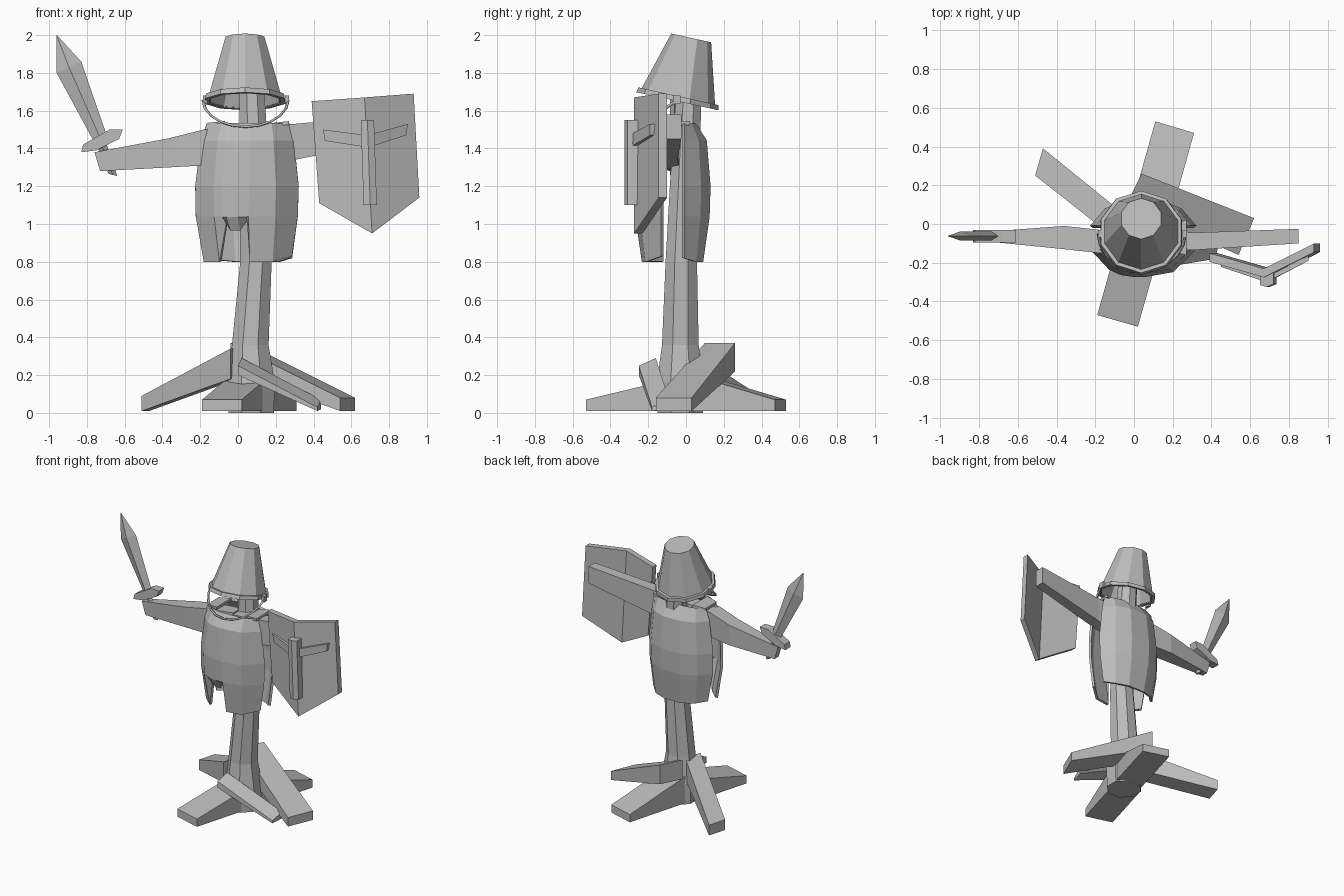
import bpy, bmesh, math
from mathutils import Vector, Matrix

if "Cube" in bpy.data.objects:
    bpy.data.objects.remove(bpy.data.objects["Cube"])

grey = bpy.data.materials.new("plain_grey")
grey.diffuse_color = (0.5, 0.5, 0.5, 1)
grey.use_nodes = True
grey.node_tree.nodes["Principled BSDF"].inputs["Base Color"].default_value = grey.diffuse_color


def finish(name, bm, thickness=0, closed=True):
    if closed:
        bmesh.ops.recalc_face_normals(bm, faces=bm.faces)
    me = bpy.data.meshes.new(name)
    bm.to_mesh(me)
    bm.free()
    me.materials.append(grey)
    ob = bpy.data.objects.new(name, me)
    bpy.context.collection.objects.link(ob)
    if thickness:
        mod = ob.modifiers.new("thickness", 'SOLIDIFY')
        mod.thickness = thickness
        mod.offset = 0
    return ob


def loft(name, rings, caps=True, loop=False):
    """Join rings of points with quads, capping both ends."""
    bm = bmesh.new()
    vs = [[bm.verts.new(p) for p in r] for r in rings]
    n = len(vs[0])
    pairs = list(zip(vs, vs[1:])) + ([(vs[-1], vs[0])] if loop else [])
    for a, b in pairs:
        for i in range(n):
            j = (i + 1) % n
            bm.faces.new((a[i], a[j], b[j], b[i]))
    if caps and not loop:
        bm.faces.new(vs[0])
        bm.faces.new(vs[-1])
    return finish(name, bm)


def ring(cx, cy, z, r, n=8, matrix=None):
    pts = [Vector((cx + r * math.cos(2 * math.pi * (i + .5) / n),
                   cy + r * math.sin(2 * math.pi * (i + .5) / n), z)) for i in range(n)]
    return [matrix @ p for p in pts] if matrix else pts


def rect_x(x, y0, y1, z0, z1, dx=0):
    """Cross-section of a beam running along x; dx skews its top."""
    return [(x, y0, z0), (x, y1, z0), (x + dx, y1, z1), (x + dx, y0, z1)]


def edge_pair(p, q, zp, zq=None):
    """Cross-section of a plank from two plan corners and their heights."""
    zq = zq or zp
    return [(*p, zp[0]), (*q, zq[0]), (*q, zq[1]), (*p, zp[1])]


# Post
loft("post", [ring(.07, -.03, 0, .13), ring(.07, -.03, .16, .135),
              ring(.065, -.03, .36, .105), ring(.095, -.025, .8, .09),
              ring(.085, 0, 1.4, .08), ring(.07, .02, 1.78, .07)])

# Splayed stand planks
loft("front_foot", [edge_pair((-.19, -.47), (.02, -.53), (.01, .07)),
                    edge_pair((-.06, -.01), (.15, -.07), (.01, .18))])
loft("back_foot", [edge_pair((.11, .53), (.31, .47), (.01, .07)),
                   edge_pair((-.03, .03), (.17, -.03), (.01, .22))])
loft("left_brace", [edge_pair((-.51, .25), (-.47, .39), (.01, .09)),
                    edge_pair((-.04, -.12), (0, .01), (.18, .34))])
loft("right_brace", [edge_pair((.54, -.16), (.62, .03), (.01, .08)),
                     edge_pair((-.04, .1), (.04, .26), (.22, .37))])
loft("small_brace", [edge_pair((.42, -.18), (.44, -.09), (.01, .03), (.02, .07)),
                     edge_pair((0, -.25), (.02, -.16), (.2, .25), (.24, .29))])

# Arms
loft("left_arm", [rect_x(-.73, -.09, -.04, 1.28, 1.38, -.03),
                  rect_x(-.36, -.13, -.01, 1.3, 1.455),
                  rect_x(-.18, -.15, -.03, 1.31, 1.5), rect_x(.05, -.13, -.03, 1.32, 1.52)])
loft("right_arm", [rect_x(.05, -.14, -.03, 1.29, 1.51), rect_x(.3, -.135, -.045, 1.34, 1.53),
                   rect_x(.85, -.1, -.025, 1.45, 1.58)])

# Chest and back plates: rows of (z, left x, right x, bulge)
ROWS = [(1.53, -.16, .27, .06), (1.44, -.19, .29, .12), (1.2, -.22, .315, .14),
        (1.04, -.217, .31, .135), (.8, -.175, .28, .1)]


def plate(name, side, edge_y, hem):
    bm = bmesh.new()
    grid = []
    for k, (z, xl, xr, d) in enumerate(ROWS):
        row = []
        for u, hz in hem:
            t = abs(2 * u - 1)
            y = edge_y + side * d * (1 - t ** 3)
            row.append(bm.verts.new((xl + (xr - xl) * u, y, hz if k == 4 else z)))
        grid.append(row)
    for a, b in zip(grid, grid[1:]):
        for i in range(len(hem) - 1):
            f = (a[i], b[i], b[i + 1], a[i + 1])
            bm.faces.new(f if side < 0 else f[::-1])
    return finish(name, bm, .018, False)


plate("chest_plate", -1, -.125,
      [(0, .8), (.18, .8), (.26, 1.02), (.3, .97), (.41, .97), (.5, 1.02),
       (.52, .8), (.78, .8), (1, .83)])
plate("back_plate", 1, -.015, [(0, .82), (.14, .81), (.35, .8), (.65, .8), (.86, .8), (1, .82)])

# Shoulder straps
for side, x0, x1 in (("left", -.165, -.07), ("right", .18, .27)):
    loft(side + "_shoulder_strap", [rect_x(x0, -.14, .0, 1.515, 1.535),
                                    rect_x(x1, -.16, .02, 1.525, 1.545)])

# Bucket helmet, tilted forward
tilt = Matrix.Translation((.037, -.045, 1.655)) @ Matrix.Rotation(math.radians(-12.4), 4, 'X')
N = 10
loft("bucket", [ring(0, 0, z, r, N, tilt) for z, r in
                ((.31, .095), (0, .19), (0, .205), (.338, .108))])
loft("bucket_rim", [ring(0, 0, z, r, N, tilt) for z, r in
                    ((-.005, .195), (-.005, .222), (.022, .217), (.022, .19))], loop=True)

# Bucket handle hanging below the rim
cu = bpy.data.curves.new("bucket_handle", 'CURVE')
cu.dimensions = '3D'
cu.bevel_depth = .008
cu.bevel_resolution = 0
sp = cu.splines.new('POLY')
sp.points.add(10)
for i, p in enumerate(sp.points):
    a = math.pi * i / 10
    p.co = (.04 - .225 * math.cos(a), -.05 - .19 * math.sin(a), 1.655 - .14 * math.sin(a), 1)
cu.materials.append(grey)
bpy.context.collection.objects.link(bpy.data.objects.new("bucket_handle", cu))
for side, x in (("left", -.185), ("right", .25)):
    loft(side + "_handle_lug", [rect_x(x, -.07, -.03, 1.635, 1.68),
                                rect_x(x + .02, -.07, -.03, 1.635, 1.68)])


# Sword: diamond section from left and right outline points
def diamond(l, r, half, y=-.062):
    m = ((l[0] + r[0]) / 2, (l[1] + r[1]) / 2)
    return [(l[0], y, l[1]), (m[0], y - half, m[1]), (r[0], y, r[1]), (m[0], y + half, m[1])]


loft("sword_blade", [diamond((-.765, 1.44), (-.695, 1.47), .022),
                     diamond((-.96, 1.8), (-.83, 1.86), .024),
                     diamond((-.961, 1.998), (-.959, 2.0), .001)])
loft("sword_handle", [diamond((-.685, 1.265), (-.64, 1.255), .022),
                      diamond((-.755, 1.43), (-.705, 1.45), .022)])
GUARD = [(-.83, 1.38), (-.75, 1.39), (-.63, 1.45), (-.61, 1.5), (-.68, 1.5), (-.82, 1.42)]
loft("sword_guard", [[(x, y, z) for x, z in GUARD] for y in (-.095, -.03)])


# Shield: folded slab along a central ridge
def slab(name, left, mid, right, depth):
    """Each column is (x, y, z top, z bottom)."""
    def col(c):
        x0, x1 = c[0] if isinstance(c[0], tuple) else (c[0], c[0])
        return [(x0, c[1], c[2]), (x0, c[1] + depth, c[2]),
                (x1, c[1] + depth, c[3]), (x1, c[1], c[3])]
    return loft(name, [col(c) for c in (left, mid, right)])


slab("shield", ((.39, .43), -.195, 1.65, 1.11), ((.67, .71), -.275, 1.67, .95),
     ((.93, .96), -.145, 1.69, 1.14), .045)
slab("shield_cross_bar", ((.45, .46), -.222, 1.5, 1.44), ((.685, .69), -.3, 1.47, 1.405),
     ((.9, .89), -.19, 1.53, 1.47), .035)
slab("shield_cross_post", ((.65, .665), -.315, 1.55, 1.1), ((.685, .7), -.325, 1.55, 1.1),
     ((.72, .735), -.31, 1.55, 1.1), .06)
